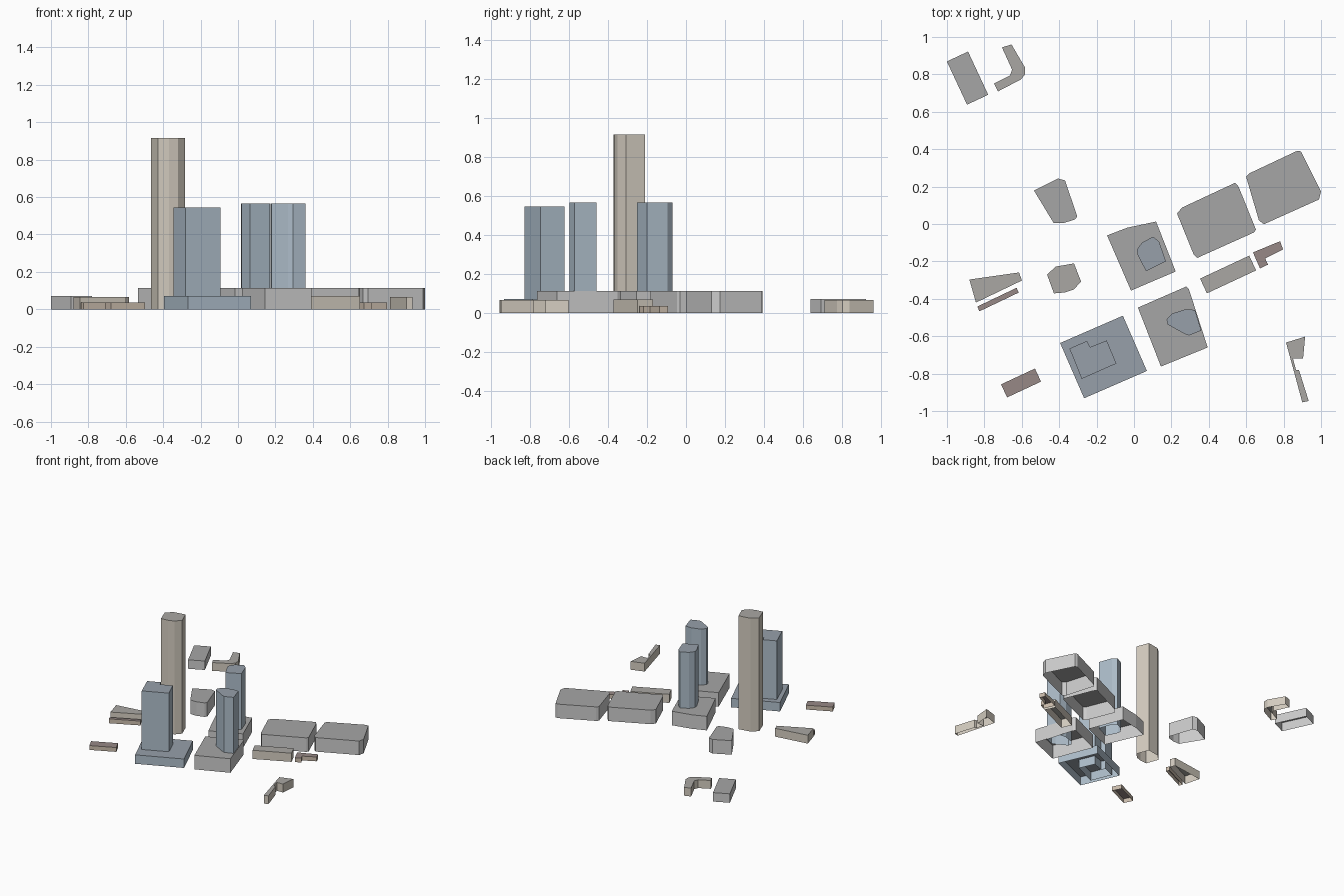
import bpy, bmesh, math

if "Cube" in bpy.data.objects:
    bpy.data.objects.remove(bpy.data.objects["Cube"])


def material(name, rgb):
    m = bpy.data.materials.new(name)
    m.diffuse_color = (*rgb, 1)
    m.use_nodes = True
    m.node_tree.nodes["Principled BSDF"].inputs["Base Color"].default_value = m.diffuse_color
    return m


# wall and roof colour pairs
STYLE = {
    "grey": (material("grey_wall", (0.60, 0.61, 0.62)), material("grey_roof", (0.38, 0.38, 0.38))),
    "beige": (material("beige_wall", (0.66, 0.61, 0.53)), material("beige_roof", (0.40, 0.39, 0.37))),
    "blue": (material("blue_wall", (0.42, 0.51, 0.59)), material("blue_roof", (0.31, 0.35, 0.40))),
    "brown": (material("brown_wall", (0.60, 0.51, 0.42)), material("brown_roof", (0.31, 0.25, 0.24))),
}


def building(name, outline, height, style):
    """Extrude a footprint into walls plus a flat roof, open underneath."""
    area = sum(a[0] * b[1] - b[0] * a[1] for a, b in zip(outline, outline[1:] + outline[:1]))
    if area < 0:
        outline = outline[::-1]
    bm = bmesh.new()
    low = [bm.verts.new((x, y, 0)) for x, y in outline]
    top = [bm.verts.new((x, y, height)) for x, y in outline]
    n = len(outline)
    for i in range(n):
        j = (i + 1) % n
        bm.faces.new((low[i], low[j], top[j], top[i]))
    bm.faces.new(top).material_index = 1
    mesh = bpy.data.meshes.new(name)
    bm.to_mesh(mesh)
    bm.free()
    for m in STYLE[style]:
        mesh.materials.append(m)
    bpy.context.collection.objects.link(bpy.data.objects.new(name, mesh))


def block(cx, cy, w, d, degrees):
    """Rotated rectangular footprint."""
    c, s = math.cos(math.radians(degrees)), math.sin(math.radians(degrees))
    return [(cx + c * u * w / 2 - s * v * d / 2, cy + s * u * w / 2 + c * v * d / 2)
            for u, v in ((-1, -1), (1, -1), (1, 1), (-1, 1))]


LOW, MID, PODIUM, HALL = 0.035, 0.067, 0.072, 0.113

# rectangular blocks on the street grid
building("north_west_block", block(-0.89, 0.78, 0.125, 0.255, 25), PODIUM, "grey")
building("west_strip_shed", block(-0.727, -0.404, 0.233, 0.028, 25.5), LOW, "brown")
building("south_west_shed", block(-0.604, -0.85, 0.20, 0.077, 25), LOW, "brown")
building("blue_podium", block(-0.163, -0.711, 0.366, 0.322, 23.5), PODIUM, "blue")
building("east_row_house", block(0.503, -0.27, 0.29, 0.087, 25), 0.07, "beige")

# low irregular buildings
building("curved_corner_house", [
    (-.706, .944), (-.655, .96), (-.583, .837), (-.583, .80), (-.604, .773),
    (-.727, .709), (-.749, .751), (-.663, .794), (-.652, .826)], MID, "beige")
building("west_wedge_house", [
    (-.88, -.297), (-.615, -.259), (-.599, -.302), (-.845, -.42)], MID, "beige")
building("stepped_shed", [
    (.636, -.152), (.781, -.092), (.797, -.136), (.701, -.184),
    (.717, -.217), (.674, -.238)], LOW, "brown")
building("south_east_wedge_house", [
    (.813, -.634), (.915, -.602), (.904, -.719), (.85, -.719),
    (.866, -.78), (.882, -.78), (.934, -.946), (.9, -.954)], MID, "beige")

# large grey halls with clipped corners
building("west_hall", [
    (-.535, .179), (-.406, .243), (-.369, .233), (-.303, .04),
    (-.316, .024), (-.374, .006), (-.43, .006)], HALL, "grey")
building("east_hall", [
    (.23, .056), (.257, .088), (.54, .22), (.559, .2),
    (.652, -.03), (.642, -.045), (.337, -.182), (.319, -.163)], HALL, "grey")
building("far_east_hall", [
    (.599, .254), (.615, .27), (.872, .391), (.893, .388),
    (1, .174), (.989, .131), (.695, -.001), (.668, .019)], HALL, "grey")
building("south_podium", [
    (.021, -.447), (.28, -.334), (.294, -.35), (.394, -.66), (.144, -.762)], HALL, "grey")
building("central_podium", [
    (-.144, -.061), (-.037, -.02), (.118, .013), (.223, -.254), (-.016, -.356)], HALL, "grey")

# towers
building("tall_beige_tower", [
    (-.465, -.27), (-.417, -.227), (-.321, -.211), (-.283, -.307),
    (-.321, -.35), (-.369, -.366), (-.428, -.371)], 0.915, "beige")
building("blue_notched_tower", [
    (-.345, -.666), (-.251, -.625), (-.235, -.658), (-.146, -.623),
    (-.094, -.746), (-.28, -.828)], 0.545, "blue")
building("south_blue_tower", [
    (.174, -.511), (.203, -.479), (.273, -.457), (.326, -.459),
    (.36, -.57), (.294, -.596), (.267, -.586), (.18, -.537)], 0.565, "blue")
building("central_blue_tower", [
    (.016, -.136), (.043, -.099), (.102, -.068), (.134, -.094),
    (.171, -.2), (.064, -.252), (.019, -.163)], 0.565, "blue")
